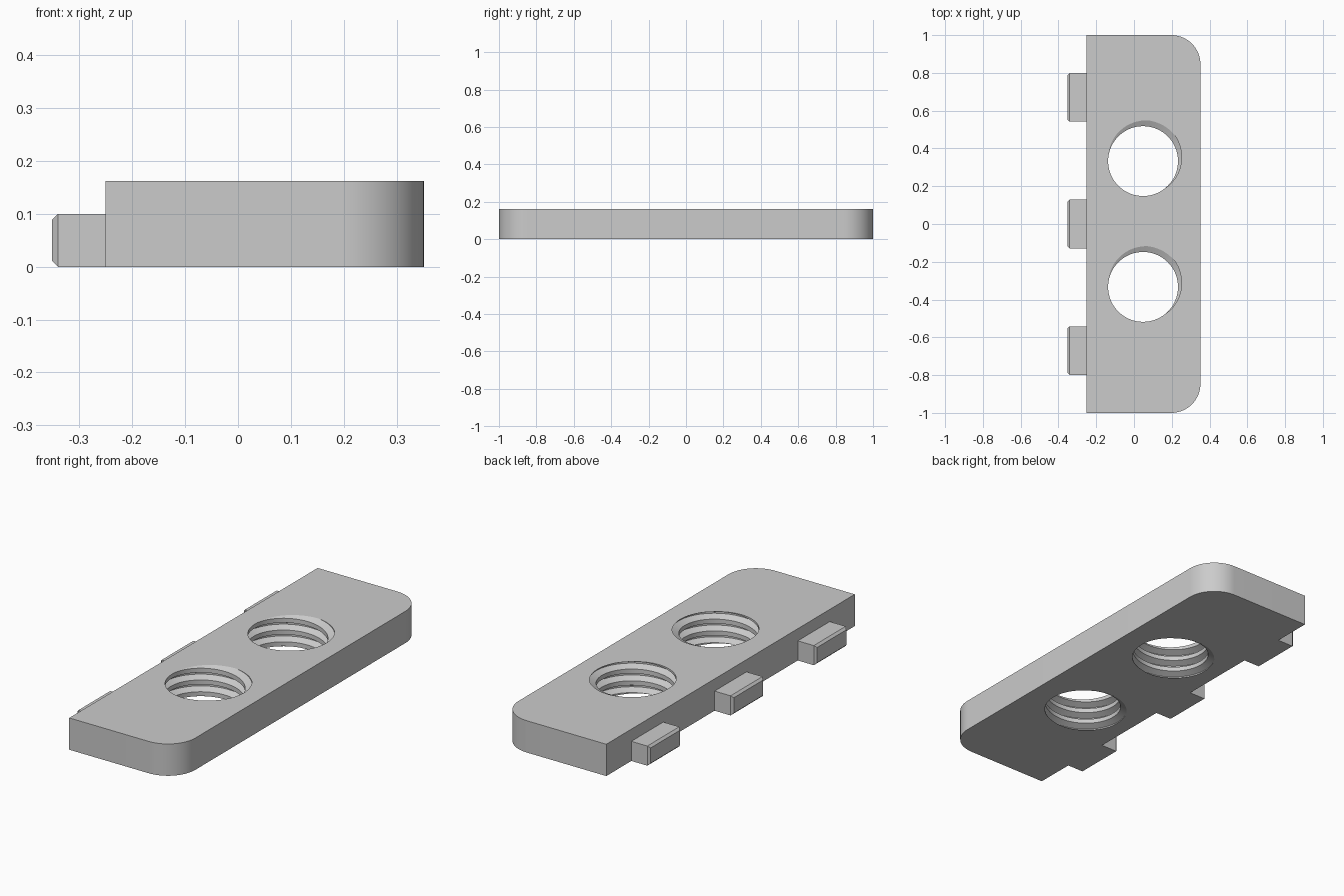
import bpy, bmesh
from math import sin, cos, pi, radians, ceil

cube = bpy.data.objects.get("Cube")
if cube:
    bpy.data.objects.remove(cube, do_unlink=True)

HEIGHT = 0.162
LEFT, RIGHT, CORNER = -0.251, 0.352, 0.155
HOLE_X, HOLE_Y = 0.048, 0.333
MINOR, MAJOR, PITCH = 0.185, 0.217, 0.06
SEGMENTS = 72

steel = bpy.data.materials.new("plain_grey")
steel.use_nodes = True
grey = (0.6, 0.6, 0.6, 1)
steel.diffuse_color = grey
steel.node_tree.nodes["Principled BSDF"].inputs["Base Color"].default_value = grey


def finish(bm, name):
    bmesh.ops.recalc_face_normals(bm, faces=bm.faces)
    mesh = bpy.data.meshes.new(name)
    bm.to_mesh(mesh)
    bm.free()
    mesh.materials.append(steel)
    obj = bpy.data.objects.new(name, mesh)
    bpy.context.collection.objects.link(obj)
    return obj


def add_thread(bm, cx, cy):
    """Helical wall of a threaded hole, trimmed to the plate thickness."""
    # One pitch: crest flat, flank, root flat, flank (root centred on zero)
    profile = [(-0.312, MINOR), (-0.062, MAJOR), (0.062, MAJOR), (0.312, MINOR)]
    start = HEIGHT / PITCH - radians(62) / (2 * pi)
    turns = ceil(HEIGHT / PITCH) + 3
    columns = []
    for i in range(SEGMENTS + 1):
        a = 2 * pi * i / SEGMENTS
        columns.append([
            bm.verts.new((cx + r * cos(a), cy + r * sin(a),
                          PITCH * (start + i / SEGMENTS + k + u)))
            for k in range(-turns, 3) for u, r in profile])
    faces = []
    for a, b in zip(columns, columns[1:]):
        for j in range(len(a) - 1):
            faces.append(bm.faces.new((a[j], b[j], b[j + 1], a[j + 1])))
    bmesh.ops.remove_doubles(bm, verts=bm.verts, dist=1e-5)


# Threaded holes, cut flush with both plate faces
bm = bmesh.new()
for side in (-1, 1):
    add_thread(bm, HOLE_X, side * HOLE_Y)
for z, up in ((0, -1), (HEIGHT, 1)):
    bmesh.ops.bisect_plane(bm, geom=bm.verts[:] + bm.edges[:] + bm.faces[:],
                           plane_co=(0, 0, z), plane_no=(0, 0, up),
                           clear_outer=True, dist=1e-6)
bmesh.ops.remove_doubles(bm, verts=bm.verts, dist=1e-5)

# Plate outline with two rounded corners
outline = [(LEFT, 1), (LEFT, -1)]
for sy, first in ((-1, -90), (1, 0)):
    for i in range(17):
        a = radians(first + 90 * i / 16)
        outline.append((RIGHT - CORNER + CORNER * cos(a),
                        sy * (1 - CORNER) + CORNER * sin(a)))
low = [bm.verts.new((x, y, 0)) for x, y in outline]
high = [bm.verts.new((x, y, HEIGHT)) for x, y in outline]
for i in range(len(outline)):
    j = (i + 1) % len(outline)
    bm.faces.new((low[i], low[j], high[j], high[i]))

# Top and bottom faces around the holes
for z in (0, HEIGHT):
    rim = [e for e in bm.edges if e.is_boundary
           and all(abs(v.co.z - z) < 1e-4 for v in e.verts)]
    bmesh.ops.triangle_fill(bm, use_beauty=True, edges=rim,
                            normal=(0, 0, 1 if z else -1))
plate = finish(bm, "threaded_plate")
bpy.ops.object.select_all(action='DESELECT')
plate.select_set(True)
bpy.context.view_layer.objects.active = plate
bpy.ops.object.shade_smooth_by_angle(angle=radians(25))

# Locating tabs with a chamfered outer end
TIP, WIDTH, TALL, CHAMFER = -0.352, 0.257, 0.1, 0.011
for name, cy in (("front_tab", -0.67), ("middle_tab", 0), ("back_tab", 0.67)):
    bm = bmesh.new()
    rings = []
    for x, inset in ((LEFT, 0), (TIP + CHAMFER, 0), (TIP, CHAMFER)):
        h = WIDTH / 2 - inset
        rings.append([bm.verts.new((x, cy + y, z)) for y, z in (
            (-h, inset), (h, inset), (h, TALL - inset), (-h, TALL - inset))])
    for a, b in zip(rings, rings[1:]):
        for i in range(4):
            j = (i + 1) % 4
            bm.faces.new((a[i], a[j], b[j], b[i]))
    bm.faces.new(rings[0])
    bm.faces.new(rings[-1])
    finish(bm, name)
